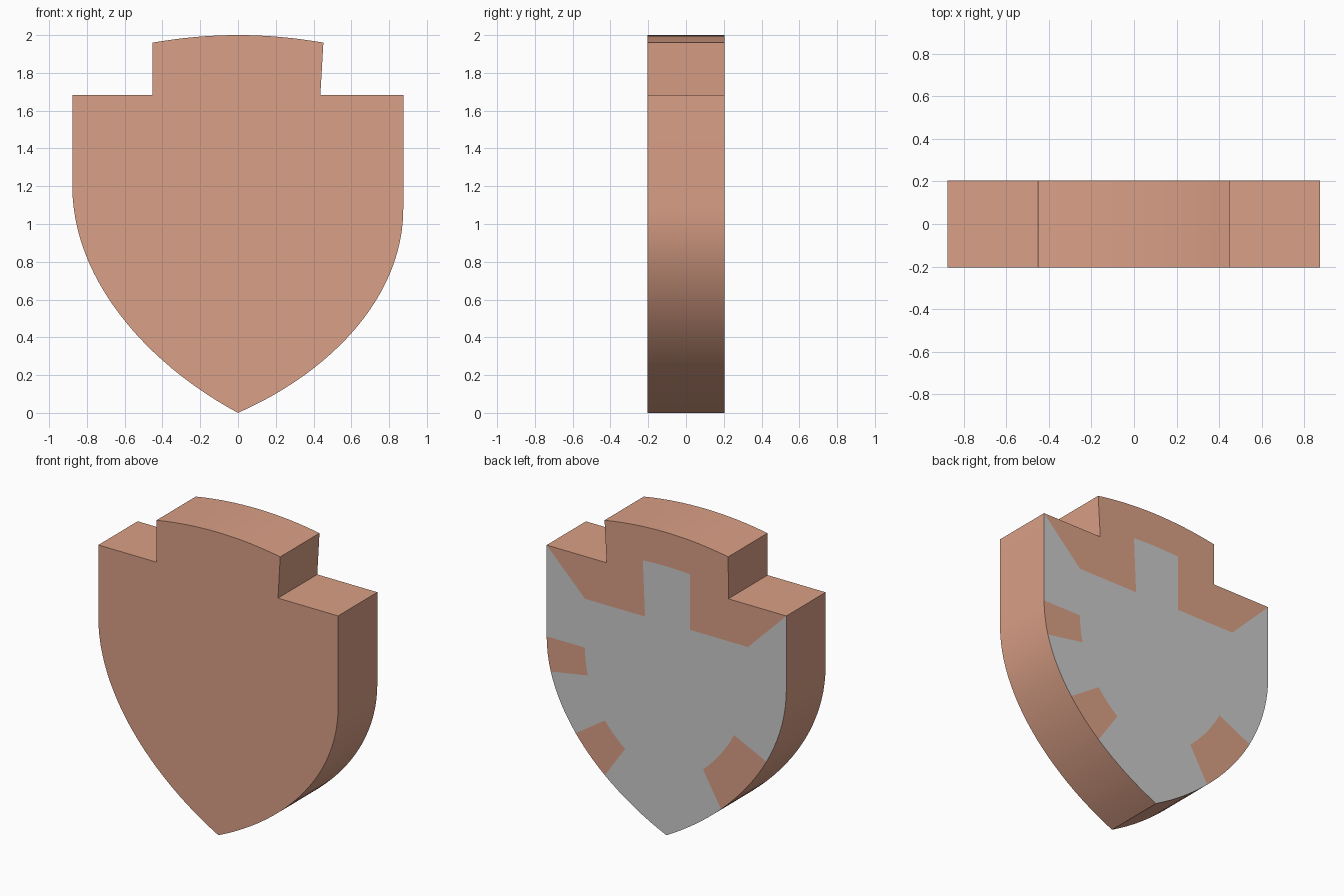
import bpy
import bmesh
from mathutils import Vector

if "Cube" in bpy.data.objects:
    bpy.data.objects.remove(bpy.data.objects["Cube"])

HALF = 0.205      # half thickness
RIM = 0.28        # width of the rim band on the back
ARCH, CURVE = 16, 24


def bezier(p0, p1, p2, p3, n):
    pts = [Vector(p) for p in (p0, p1, p2, p3)]
    out = []
    for i in range(n + 1):
        t = i / n
        s = 1 - t
        out.append(s**3 * pts[0] + 3*s*s*t * pts[1] + 3*s*t*t * pts[2] + t**3 * pts[3])
    return [(p.x, p.y) for p in out]


def outline(d):
    """Shield outline (x, z), pulled inward by d."""
    pts = [(-0.877 + d, 1.683 - d), (-0.453 + d, 1.683 - d)]
    for i in range(ARCH + 1):
        x = (0.452 - d) * (2 * i / ARCH - 1)
        pts.append((x, 2.0 - 0.04 * (x / 0.452)**2 - 0.8 * d))
    pts += [(0.436 - d, 1.683 - d), (0.875 - d, 1.683 - d)]
    tip = (0, 1.15 * d)
    pts += bezier((0.875 - d, 1.08), (0.875 - d, 0.62 + 0.3*d),
                  (0.5 - 0.6*d, 0.22 + 0.8*d), tip, CURVE)
    left = bezier((-0.877 + d, 1.2), (-0.877 + d, 0.72 + 0.3*d),
                  (-0.5 + 0.6*d, 0.27 + 0.8*d), tip, CURVE)
    return pts + left[-2::-1]


def finish(bm, name, mat=None):
    me = bpy.data.meshes.new(name)
    bm.to_mesh(me)
    bm.free()
    ob = bpy.data.objects.new(name, me)
    bpy.context.collection.objects.link(ob)
    if mat:
        me.materials.append(mat)
    bpy.ops.object.select_all(action='DESELECT')
    ob.select_set(True)
    bpy.context.view_layer.objects.active = ob
    bpy.ops.object.shade_smooth_by_angle(angle=0.5)
    return ob


def ring(bm, pts, y):
    return [bm.verts.new((x, y, z)) for x, z in pts]


clay = bpy.data.materials.new("clay")
clay.diffuse_color = (0.70, 0.35, 0.24, 1)
clay.use_nodes = True
clay.node_tree.nodes["Principled BSDF"].inputs["Base Color"].default_value = clay.diffuse_color

outer, inner = outline(0), outline(RIM)
n = len(outer)
# stretches of the back rim that show the body colour
coloured = set(range(0, 20)) | {21, 22, 23, 24} | set(range(32, 37)) | set(range(52, 60))

# shield body: front face, side wall and coloured pieces of the back rim
bm = bmesh.new()
front, back, rim = ring(bm, outer, -HALF), ring(bm, outer, HALF), ring(bm, inner, HALF)
bm.faces.new(front[::-1])
for i in range(n):
    j = (i + 1) % n
    bm.faces.new((front[i], front[j], back[j], back[i]))
    if i in coloured:
        bm.faces.new((back[i], back[j], rim[j], rim[i]))
bmesh.ops.delete(bm, geom=[v for v in bm.verts if not v.link_faces], context='VERTS')
bm.normal_update()
if bm.faces[:][0].normal.y > 0:
    bmesh.ops.reverse_faces(bm, faces=bm.faces[:1])
bmesh.ops.recalc_face_normals(bm, faces=bm.faces[:])
if next(f for f in bm.faces if len(f.verts) == n).normal.y > 0:
    bmesh.ops.reverse_faces(bm, faces=bm.faces[:])
finish(bm, "shield_body", clay)

# grey back panel: centre and the remaining rim pieces
bm = bmesh.new()
back, rim = ring(bm, outer, HALF), ring(bm, inner, HALF)
bm.faces.new(rim)
for i in range(n):
    j = (i + 1) % n
    if i not in coloured:
        bm.faces.new((back[i], back[j], rim[j], rim[i]))
bmesh.ops.delete(bm, geom=[v for v in bm.verts if not v.link_faces], context='VERTS')
bm.normal_update()
bmesh.ops.reverse_faces(bm, faces=[f for f in bm.faces if f.normal.y < 0])
finish(bm, "back_panel")
